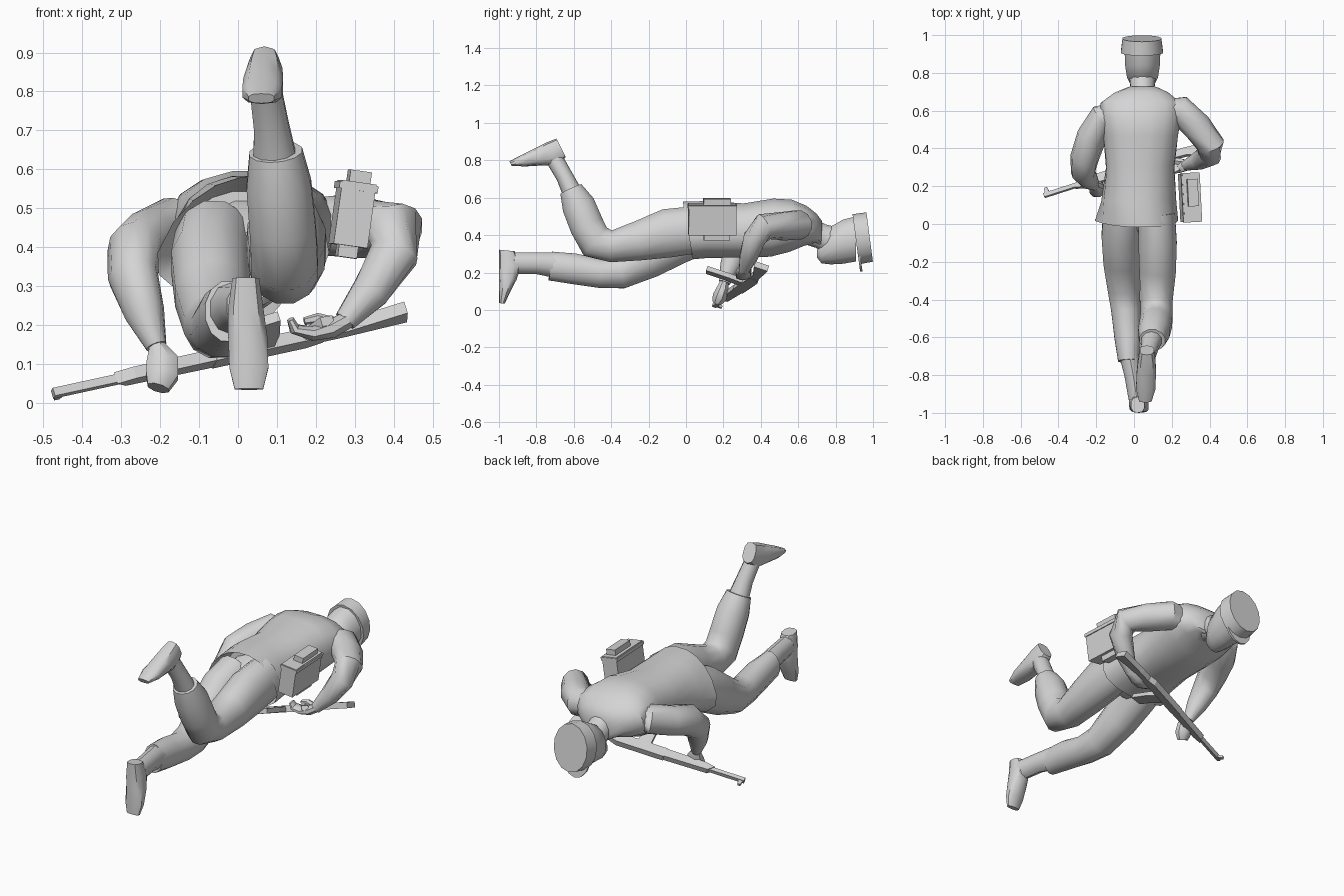
import bpy, bmesh, math
from mathutils import Vector, Matrix

grey = bpy.data.materials.new("plain grey")
grey.diffuse_color = (0.66, 0.66, 0.66, 1)


def finish(name, bm, smooth=True):
    bmesh.ops.recalc_face_normals(bm, faces=bm.faces)
    me = bpy.data.meshes.new(name)
    bm.to_mesh(me)
    bm.free()
    me.materials.append(grey)
    ob = bpy.data.objects.new(name, me)
    bpy.context.collection.objects.link(ob)
    if smooth:
        bpy.ops.object.select_all(action='DESELECT')
        ob.select_set(True)
        bpy.context.view_layer.objects.active = ob
        bpy.ops.object.shade_smooth_by_angle(angle=math.radians(42))
    return ob


def loft(name, stations, n=12, ref=(1, 0, 0), axis=None, square=1.0, smooth=True):
    """Skin rings (x, y, z, side radius, depth radius[, taper]) along a path."""
    bm = bmesh.new()
    pts = [Vector(s[:3]) for s in stations]
    rings = []
    for i, s in enumerate(stations):
        if axis:
            t = Vector(axis).normalized()
        else:
            t = Vector()
            if i > 0:
                t += (pts[i] - pts[i - 1]).normalized()
            if i < len(pts) - 1:
                t += (pts[i + 1] - pts[i]).normalized()
            t.normalize()
        u = Vector(ref)
        u = (u - t * u.dot(t)).normalized()
        v = u.cross(t)
        taper = s[5] if len(s) > 5 else 0
        ring = []
        for k in range(n):
            a = 2 * math.pi * (k + 0.5) / n
            c, d = math.cos(a), math.sin(a)
            c = math.copysign(abs(c) ** square, c)
            d = math.copysign(abs(d) ** square, d)
            ring.append(bm.verts.new(pts[i] + u * c * s[3] * (1 - taper * d) + v * d * s[4]))
        rings.append(ring)
    for a, b in zip(rings, rings[1:]):
        for k in range(n):
            bm.faces.new((a[k], a[(k + 1) % n], b[(k + 1) % n], b[k]))
    bm.faces.new(rings[0])
    bm.faces.new(rings[-1])
    return finish(name, bm, smooth)


# jacket, with a hollow flared hem
jacket = loft("jacket", [
    (0.02, 0.10, 0.425, 0.17, 0.12, 0.2), (0.02, 0.01, 0.425, 0.21, 0.157, 0.27),
    (0.025, 0.12, 0.43, 0.195, 0.155, 0.15), (0.033, 0.30, 0.425, 0.182, 0.147, 0.05),
    (0.035, 0.46, 0.44, 0.20, 0.158), (0.035, 0.56, 0.45, 0.215, 0.142),
    (0.035, 0.64, 0.45, 0.215, 0.108), (0.04, 0.695, 0.435, 0.145, 0.08),
    (0.045, 0.725, 0.405, 0.075, 0.07)], n=16, axis=(0, 1, -0.05), square=0.85)
# slant the hem so its back hangs lower and twists toward the raised leg
for v in jacket.data.vertices:
    if v.co.y < 0.06:
        h = (v.co.z - 0.425) / 0.155
        v.co.y -= 0.035 * h
        v.co.x += 0.025 * h

# seat inside the hem
loft("seat", [(0.03, 0.15, 0.42, 0.15, 0.11), (0.03, 0.04, 0.40, 0.15, 0.11),
              (0.03, -0.04, 0.37, 0.10, 0.07)], axis=(0, 1, 0))

# neck, head, cap
loft("neck", [(0.045, 0.64, 0.43, 0.09, 0.08), (0.045, 0.72, 0.395, 0.065, 0.07),
              (0.045, 0.80, 0.36, 0.075, 0.085)], axis=(0, 1, -0.4))
loft("head", [(0.045, 0.70, 0.30, 0.025, 0.02), (0.045, 0.725, 0.305, 0.058, 0.058),
              (0.045, 0.775, 0.345, 0.085, 0.105), (0.045, 0.84, 0.365, 0.095, 0.122),
              (0.045, 0.91, 0.38, 0.098, 0.125)], axis=(0, 1, 0))
loft("cap", [(0.042, 0.908, 0.378, 0.115, 0.135), (0.042, 0.982, 0.39, 0.105, 0.133)],
     n=14, axis=(0, 0.99, 0.13))
loft("cap_visor", [(0.042, 0.915, 0.325, 0.085, 0.12), (0.042, 0.928, 0.325, 0.085, 0.12)],
     n=14, axis=(0, 0.99, 0.13))

# raised right leg
loft("right_trouser_leg", [
    (0.12, 0.06, 0.43, 0.10, 0.13), (0.125, -0.10, 0.41, 0.105, 0.135),
    (0.125, -0.25, 0.37, 0.10, 0.11), (0.12, -0.40, 0.34, 0.088, 0.088),
    (0.12, -0.485, 0.365, 0.088, 0.10), (0.115, -0.53, 0.45, 0.088, 0.095),
    (0.105, -0.575, 0.56, 0.086, 0.092), (0.097, -0.615, 0.645, 0.070, 0.064)])
loft("right_boot_shaft", [(0.097, -0.60, 0.61, 0.060, 0.054), (0.085, -0.65, 0.715, 0.047, 0.045),
                          (0.07, -0.705, 0.81, 0.042, 0.047)], n=10)
loft("right_boot_foot", [
    (0.068, -0.668, 0.867, 0.038, 0.055), (0.068, -0.715, 0.835, 0.048, 0.068),
    (0.065, -0.79, 0.817, 0.053, 0.050), (0.062, -0.87, 0.797, 0.053, 0.033),
    (0.06, -0.938, 0.782, 0.034, 0.014)], n=10, square=0.75, axis=(0, -0.89, -0.45))

# trailing left leg
loft("left_trouser_leg", [
    (-0.06, 0.07, 0.41, 0.105, 0.12), (-0.07, -0.06, 0.36, 0.105, 0.125),
    (-0.065, -0.20, 0.275, 0.10, 0.11), (-0.053, -0.35, 0.20, 0.088, 0.09),
    (-0.043, -0.46, 0.195, 0.08, 0.08), (-0.033, -0.60, 0.22, 0.073, 0.085),
    (-0.028, -0.725, 0.235, 0.058, 0.08)])
loft("left_boot_shaft", [(-0.028, -0.68, 0.238, 0.055, 0.07), (-0.005, -0.80, 0.25, 0.048, 0.058),
                         (0.015, -0.925, 0.25, 0.046, 0.058)], n=10)
loft("left_boot_foot", [
    (0.02, -0.958, 0.318, 0.036, 0.042), (0.02, -0.942, 0.24, 0.047, 0.058),
    (0.025, -0.952, 0.17, 0.052, 0.048), (0.028, -0.972, 0.09, 0.052, 0.028),
    (0.028, -0.984, 0.035, 0.038, 0.015)], n=10, square=0.75, axis=(0, -0.1, -1))

# arms with sleeves
loft("left_sleeve", [
    (-0.07, 0.59, 0.46, 0.05, 0.06), (-0.165, 0.56, 0.45, 0.08, 0.08),
    (-0.225, 0.46, 0.42, 0.08, 0.08), (-0.262, 0.35, 0.39, 0.075, 0.085),
    (-0.27, 0.275, 0.325, 0.064, 0.075), (-0.24, 0.235, 0.23, 0.052, 0.055),
    (-0.21, 0.205, 0.145, 0.027, 0.03)], ref=(0.9, 0.3, 0))
loft("left_hand", [
    (-0.21, 0.205, 0.15, 0.02, 0.024), (-0.195, 0.195, 0.11, 0.044, 0.035),
    (-0.195, 0.18, 0.07, 0.045, 0.042), (-0.205, 0.165, 0.038, 0.03, 0.026)], n=8)
loft("right_sleeve", [
    (0.14, 0.61, 0.46, 0.05, 0.06), (0.245, 0.60, 0.455, 0.082, 0.08),
    (0.335, 0.515, 0.447, 0.08, 0.078), (0.405, 0.42, 0.445, 0.074, 0.075),
    (0.40, 0.365, 0.38, 0.062, 0.065), (0.34, 0.335, 0.285, 0.05, 0.05),
    (0.275, 0.31, 0.21, 0.028, 0.03)], ref=(0.5, 0.85, 0))
loft("right_hand", [
    (0.285, 0.31, 0.215, 0.028, 0.024), (0.24, 0.31, 0.19, 0.042, 0.026),
    (0.19, 0.305, 0.178, 0.042, 0.02), (0.145, 0.295, 0.19, 0.03, 0.015),
    (0.135, 0.29, 0.215, 0.02, 0.01)], n=8, ref=(0, 1, 0))
loft("right_thumb", [(0.25, 0.33, 0.205, 0.02, 0.015), (0.205, 0.335, 0.217, 0.018, 0.014),
                     (0.17, 0.33, 0.21, 0.012, 0.01)], n=6, ref=(0, 1, 0))

# rifle: side profiles extruded in the weapon's own frame
along = Vector((0.92, 0.295, 0.2)).normalized()
up = Vector((-0.1, 0.93, -0.33))
up = (up - along * up.dot(along)).normalized()
side = along.cross(up)
origin = Vector((-0.475, 0.15, 0.025))


def slab(name, profile, thick):
    bm = bmesh.new()
    a, b = [[bm.verts.new(origin + along * s + up * t + side * w) for s, t in profile]
            for w in (-thick / 2, thick / 2)]
    n = len(profile)
    for k in range(n):
        bm.faces.new((a[k], a[(k + 1) % n], b[(k + 1) % n], b[k]))
    bm.faces.new(a)
    bm.faces.new(b)
    return finish(name, bm, False)


slab("rifle_barrel", [(0, -0.01), (0.34, -0.01), (0.34, 0.012), (0, 0.012)], 0.022)
slab("rifle_front_sight", [(0.005, 0), (0.035, 0), (0.025, 0.04), (0.01, 0.04)], 0.014)
slab("rifle_handguard", [(0.17, -0.012), (0.22, -0.024), (0.46, -0.028), (0.46, 0.026),
                         (0.2, 0.02)], 0.032)
slab("rifle_receiver", [(0.44, -0.03), (0.74, -0.03), (0.74, 0.015), (0.70, 0.03),
                        (0.44, 0.03)], 0.034)
slab("rifle_stock", [(0.72, -0.025), (0.80, -0.03), (0.955, -0.075), (0.97, 0.0),
                     (0.80, 0.012), (0.72, 0.012)], 0.032)
slab("rifle_grip", [(0.68, -0.02), (0.72, -0.02), (0.75, -0.10), (0.715, -0.105)], 0.026)
slab("rifle_magazine", [(0.53, -0.02), (0.60, -0.02), (0.595, -0.11), (0.57, -0.23),
                        (0.51, -0.21), (0.53, -0.11)], 0.026)

# side pouch, tilted with the hip
pouch_frame = (Matrix.Translation((0.294, 0.14, 0.485)) @ Matrix.Rotation(math.radians(3), 4, 'Z')
               @ Matrix.Rotation(math.radians(8), 4, 'Y'))


def box(name, loc, size):
    bm = bmesh.new()
    bmesh.ops.create_cube(bm, size=1, matrix=pouch_frame @ Matrix.Translation(loc)
                          @ Matrix.Diagonal((*size, 1)))
    return finish(name, bm, False)


box("pouch_body", (0, 0, 0), (0.088, 0.255, 0.165))
box("pouch_lid", (0, 0, 0.07), (0.1, 0.262, 0.018))
box("pouch_top_pocket", (0.005, 0.025, 0.095), (0.055, 0.145, 0.035))
box("pouch_bottom_pocket", (0, 0.025, -0.095), (0.05, 0.14, 0.035))
